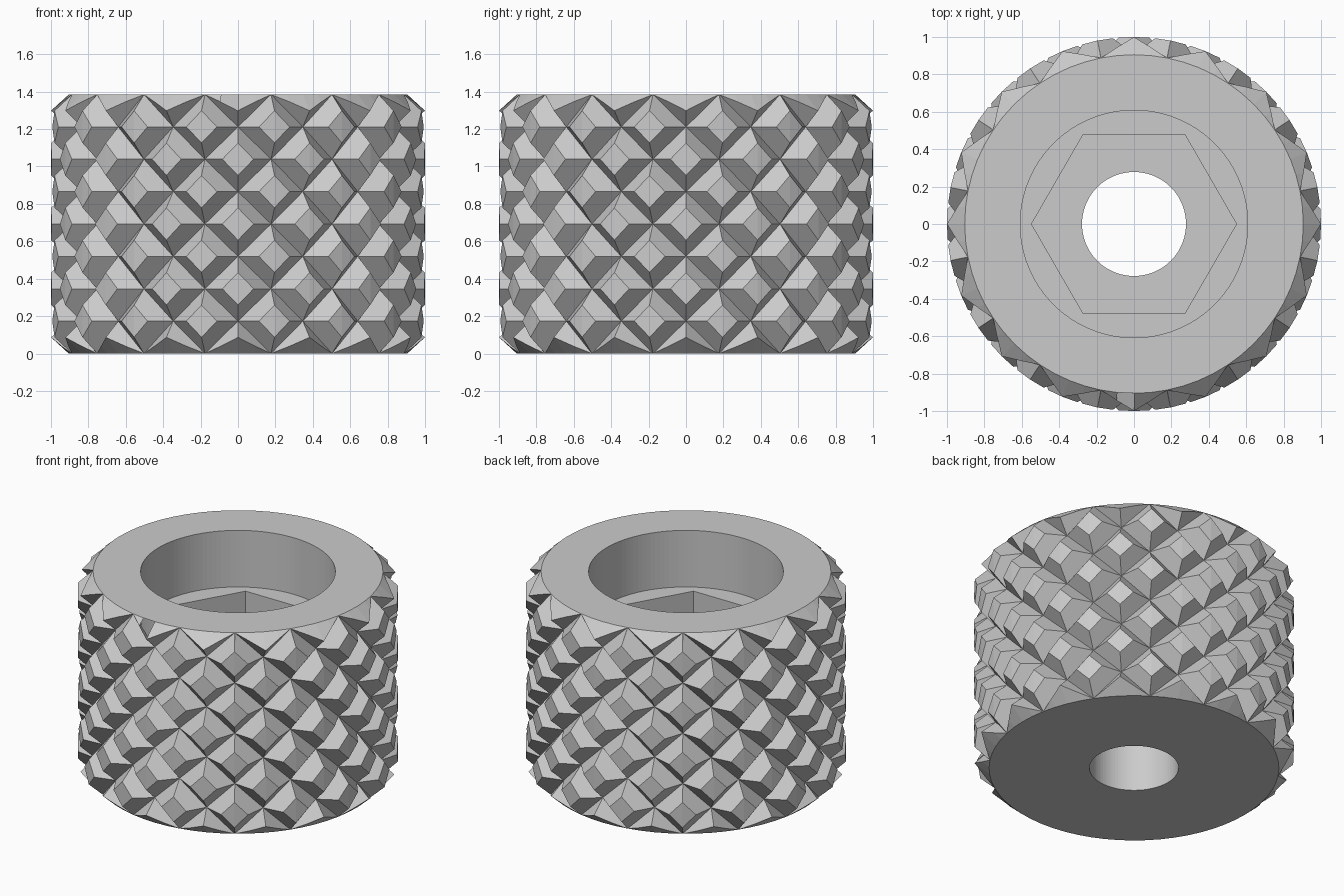
import bpy, bmesh, math

if "Cube" in bpy.data.objects:
    bpy.data.objects.remove(bpy.data.objects["Cube"])

HEIGHT = 1.385                 # total height
TIP, VALLEY, PEAK = 1.0, 0.905, 1.093   # cut tip, groove and untruncated peak radii
CHAMFER = 0.087
TEETH, ROWS = 16, 4
HALF = HEIGHT / ROWS / 2       # half a knurl row

grey = bpy.data.materials.new("plain grey")
grey.diffuse_color = (0.6, 0.6, 0.6, 1)
grey.use_nodes = True
grey.node_tree.nodes["Principled BSDF"].inputs["Base Color"].default_value = grey.diffuse_color


def add_object(name, bm):
    bmesh.ops.recalc_face_normals(bm, faces=bm.faces)
    mesh = bpy.data.meshes.new(name)
    bm.to_mesh(mesh)
    bm.free()
    obj = bpy.data.objects.new(name, mesh)
    bpy.context.collection.objects.link(obj)
    mesh.materials.append(grey)
    return obj


def lathe(name, profile, sides):
    """Closed solid from (radius, z) rings, bottom to top."""
    bm = bmesh.new()
    rings = [[bm.verts.new((r * math.cos(2 * math.pi * i / sides),
                            r * math.sin(2 * math.pi * i / sides), z))
              for i in range(sides)] for r, z in profile]
    for a, b in zip(rings, rings[1:]):
        for i in range(sides):
            k = (i + 1) % sides
            bm.faces.new((a[i], a[k], b[k], b[i]))
    bm.faces.new(rings[0][::-1])
    bm.faces.new(rings[-1])
    return add_object(name, bm)


def boolean(obj, cutter, operation):
    mod = obj.modifiers.new(cutter.name, 'BOOLEAN')
    mod.operation, mod.object, mod.solver = operation, cutter, 'EXACT'
    deps = bpy.context.evaluated_depsgraph_get()
    result = bpy.data.meshes.new_from_object(obj.evaluated_get(deps))
    obj.modifiers.clear()
    obj.data = result
    bpy.data.objects.remove(cutter)


# Knurled skin: checkerboard of peaks and valleys, one spare row past each end
bm = bmesh.new()
n = TEETH * 2
grid = []
for j in range(-1, ROWS * 2 + 2):
    ring = []
    for i in range(n):
        r = PEAK if (i + j) % 2 == 0 else VALLEY + 0.0007
        a = 2 * math.pi * i / n
        ring.append(bm.verts.new((r * math.cos(a), r * math.sin(a), j * HALF)))
    grid.append(ring)
for j in range(len(grid) - 1):
    for i in range(n):
        k = (i + 1) % n
        a, b, c, d = grid[j][i], grid[j][k], grid[j + 1][k], grid[j + 1][i]
        # split each cell along its valley-to-valley diagonal
        if (i + j - 1) % 2 == 0:
            bm.faces.new((a, b, d))
            bm.faces.new((b, c, d))
        else:
            bm.faces.new((a, b, c))
            bm.faces.new((a, c, d))
for ring, z in ((grid[0], -HALF), (grid[-1], HEIGHT + HALF)):
    mid = bm.verts.new((0, 0, z))
    for i in range(n):
        bm.faces.new((ring[i], ring[(i + 1) % n], mid))
knob = add_object("knurled_knob", bm)

# Chamfered envelope truncates the peaks and the ends
boolean(knob, lathe("envelope", [(VALLEY, 0), (TIP, CHAMFER), (TIP, HEIGHT - CHAMFER),
                                 (VALLEY, HEIGHT)], TEETH * 4), 'INTERSECT')
# Round recess, hex nut pocket and through hole
boolean(knob, lathe("recess", [(0.608, HEIGHT - 0.39), (0.608, 1.6)], 128), 'DIFFERENCE')
boolean(knob, lathe("hex_pocket", [(0.548, 0.55), (0.548, 1.5)], 6), 'DIFFERENCE')
boolean(knob, lathe("screw_hole", [(0.278, -0.2), (0.278, 1.45)], 96), 'DIFFERENCE')

for p in knob.data.polygons:
    p.use_smooth = False
    p.material_index = 0
